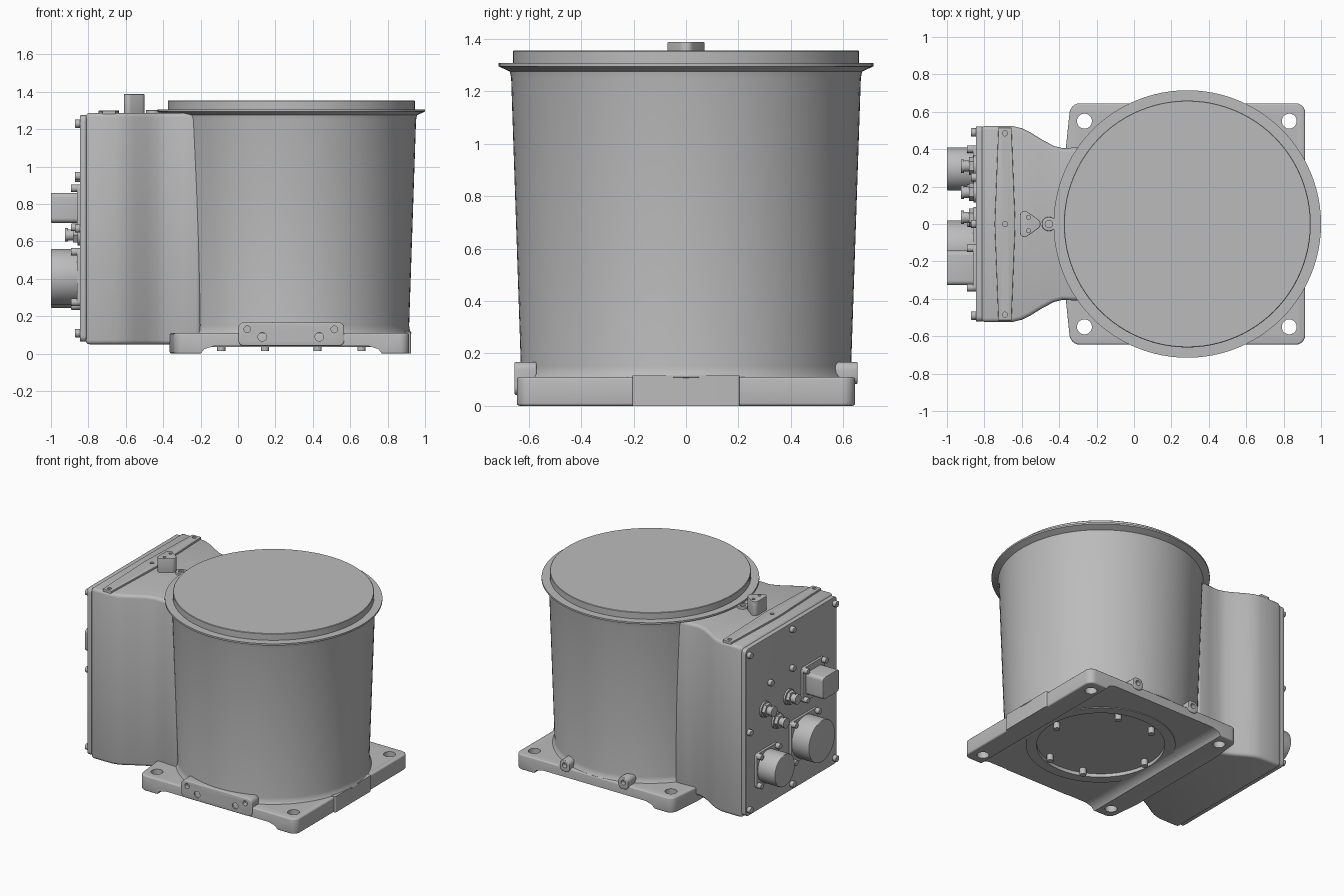
import bpy, bmesh
from math import sin, cos, radians, pi
from mathutils import Matrix

cube = bpy.data.objects.get("Cube")
if cube:
    bpy.data.objects.remove(cube, do_unlink=True)

grey = bpy.data.materials.new("cast metal grey")
grey.use_nodes = True
grey.diffuse_color = (0.5, 0.5, 0.5, 1)
grey.node_tree.nodes["Principled BSDF"].inputs["Base Color"].default_value = grey.diffuse_color
parts = []
CX = 0.285          # axis of the round housing


def apply(ob, mod):
    bpy.ops.object.select_all(action='DESELECT')
    bpy.context.view_layer.objects.active = ob
    ob.select_set(True)
    bpy.ops.object.modifier_apply(modifier=mod.name)


def to_object(name, bm):
    bmesh.ops.recalc_face_normals(bm, faces=bm.faces)
    me = bpy.data.meshes.new(name)
    bm.to_mesh(me)
    bm.free()
    ob = bpy.data.objects.new(name, me)
    bpy.context.collection.objects.link(ob)
    me.materials.append(grey)
    parts.append(ob)
    return ob


def prism(name, pts, lo, hi, axis='z', bevel=0):
    """Extrude a 2D outline along an axis."""
    place = {'z': lambda a, b: (a, b, lo), 'y': lambda a, b: (a, lo, b),
             'x': lambda a, b: (lo, a, b)}[axis]
    bm = bmesh.new()
    face = bm.faces.new([bm.verts.new(place(a, b)) for a, b in pts])
    moved = bmesh.ops.extrude_face_region(bm, geom=[face])["geom"]
    step = {'z': (0, 0, hi - lo), 'y': (0, hi - lo, 0), 'x': (hi - lo, 0, 0)}[axis]
    bmesh.ops.translate(bm, verts=[v for v in moved if isinstance(v, bmesh.types.BMVert)], vec=step)
    ob = to_object(name, bm)
    if bevel:
        mod = ob.modifiers.new("Bevel", 'BEVEL')
        mod.width, mod.segments, mod.limit_method = bevel, 3, 'ANGLE'
        mod.angle_limit = radians(40)
        apply(ob, mod)
    return ob


def lathe(name, profile, x, steps=96):
    bm = bmesh.new()
    vs = [bm.verts.new((x + r, 0, z)) for r, z in profile]
    es = [bm.edges.new(p) for p in zip(vs, vs[1:])]
    bmesh.ops.spin(bm, geom=vs + es, cent=(x, 0, 0), axis=(0, 0, 1), angle=2 * pi, steps=steps)
    bmesh.ops.remove_doubles(bm, verts=bm.verts, dist=0.0002)
    return to_object(name, bm)


def cut(ob, cutters):
    for c in cutters:
        c.hide_render = True
        mod = ob.modifiers.new("Cut", 'BOOLEAN')
        mod.operation, mod.object, mod.solver = 'DIFFERENCE', c, 'EXACT'
        apply(ob, mod)
        parts.remove(c)
        bpy.data.objects.remove(c, do_unlink=True)


def arc(cx, cy, r, a0, a1, n=6):
    angles = [radians(a0 + (a1 - a0) * i / n) for i in range(n + 1)]
    return [(cx + r * cos(a), cy + r * sin(a)) for a in angles]


def ring(cx, cy, r, n=32):
    return arc(cx, cy, r, 0, 360, n)[:-1]


def rounded(cx, cy, hx, hy, r):
    corners = [(1, 1, 0), (-1, 1, 90), (-1, -1, 180), (1, -1, 270)]
    return [p for sx, sy, a in corners
            for p in arc(cx + sx * (hx - r), cy + sy * (hy - r), r, a, a + 90)]


def mirrored(half):
    return half + [(x, -y) for x, y in reversed(half)]


# Round housing with flared foot and rim flange, and its lid
lathe("round_housing", [(0, .06), (.6, .06), (.643, .11), (.634, .125), (.63, .15), (.667, 1.25),
                        (.672, 1.275), (.7, 1.288), (.715, 1.295), (.715, 1.307), (0, 1.307)], CX)
lathe("lid", [(0, 1.3), (.66, 1.3), (.66, 1.352), (.657, 1.355), (0, 1.355)], CX)

# Base plate with two foot rails, corner holes and underside recess
half = arc(.865, .595, .05, 0, 90) + arc(-.29, .59, .055, 90, 175) + [(-.365, .4)]
base = prism("base_plate", mirrored(half), 0, .11, bevel=.01)
channel = [(-.2, -.1), (-.2, 0), (-.18, .025), (-.13, .04),
           (.7, .04), (.75, .025), (.77, 0), (.77, -.1)]
cut(base, [prism("cutter", channel, -1, 1, 'y'),
           prism("cutter", ring(CX, 0, .42, 64), -.1, .08)]
    + [prism("cutter", ring(x, y, .04), -.1, .3) for x in (-.265, .83) for y in (-.55, .55)])
prism("base_side_pad", rounded(.85, 0, .075, .205, .01), 0, .115)
lathe("underside_ring", [(.42, .045), (.42, .035), (.49, .035), (.49, .045)], CX, 64)
for a in (0, 68, 112, 180, 248, 292):
    prism("underside_bolt", ring(CX + .375 * cos(radians(a)), .375 * sin(radians(a)), .022, 16),
          .015, .065)

# Front mounting plate and rear lugs
plate = prism("front_mounting_plate", rounded(.285, .105, .283, .063, .03), -.655, -.57, 'y', .006)
cut(plate, [prism("cutter", ring(x, z, r, 20), -.7, -.625, 'y')
            for x, z, r in ((.05, .13, .018), (.13, .09, .023), (.435, .09, .023), (.515, .13, .018))])
for x in (.045, .515):
    lug = prism("rear_lug", rounded(x, .125, .04, .042, .03), .56, .655, 'y', .005)
    cut(lug, [prism("cutter", ring(x, .13, .018, 20), .625, .7, 'y')])

# Electronics box tapering into the round housing
half = [(-.2, .415), (-.3, .41), (-.38, .405), (-.43, .418), (-.49, .45), (-.55, .487),
        (-.6, .512), (-.65, .524), (-.815, .525)]
prism("electronics_box", mirrored(half), .05, 1.287, bevel=.022)
prism("end_panel", rounded(0, .67, .522, .605, .03), -.845, -.81, 'x', .004)

# Top strip, mounting post and plug boss
strip = prism("top_strip", [(-.655, .515), (-.725, .515), (-.745, 0), (-.725, -.515),
                            (-.655, -.515), (-.635, 0)], 1.27, 1.3, bevel=.003)
cut(strip, [prism("cutter", ring(-.69, y, .014, 16), 1.29, 1.4) for y in (-.485, 0, .485)])
half = arc(-.53, 0, .03, 15, 60) + arc(-.585, .045, .025, 60, 180)
post = prism("top_post", mirrored(half), 1.27, 1.388, bevel=.003)
cut(post, [prism("cutter", ring(-.565, y, .011, 16), 1.36, 1.4) for y in (-.035, .035)])
boss = prism("plug_boss", ring(-.455, 0, .038), 1.27, 1.303, bevel=.004)
cut(boss, [prism("cutter", ring(-.455, 0, .02, 20), 1.29, 1.4)])

# Panel screws
screws = [(y, z) for y in (-.49, .49) for z in (.11, .67, 1.23)]
for y, z in screws + [(0, 1.23), (0, .11), (0, .95), (.25, .94)]:
    prism("panel_screw", ring(y, z, .022, 16), -.872, -.84, 'x', .004)

# Large connectors: flange, four screws and body
for name, y, z, size, flange in (("round_connector_small", .295, .36, .115, .125),
                                 ("round_connector_large", -.13, .41, .15, .155),
                                 ("square_connector", -.235, .78, .08, .125)):
    prism(name + "_flange", rounded(y, z, flange, flange, .025), -.862, -.84, 'x', .003)
    shape = rounded(y, z, size + .012, size, .025) if "square" in name else ring(y, z, size, 48)
    prism(name, shape, -1, -.85, 'x', .004)
    for sy in (-1, 1):
        for sz in (-1, 1):
            prism(name + "_screw", ring(y + sy * (flange - .02), z + sz * (flange - .02), .02, 16),
                  -.893, -.855, 'x', .003)

# Small cable glands: washer, hex nut, stem and tip
for y, z in ((.31, .77), (.17, .635), (.035, .755)):
    for name, r, n, x in (("washer", .056, 32, -.858), ("nut", .048, 6, -.882),
                          ("stem", .03, 24, -.908), ("tip", .036, 24, -.925)):
        start = -.908 if name == "tip" else -.84
        prism("gland_" + name, ring(y, z, r, n), x, start, 'x')

# Smooth shading with sharp edges kept
bpy.ops.object.select_all(action='DESELECT')
for ob in parts:
    ob.select_set(True)
bpy.context.view_layer.objects.active = parts[0]
bpy.ops.object.shade_smooth_by_angle(angle=radians(35))
